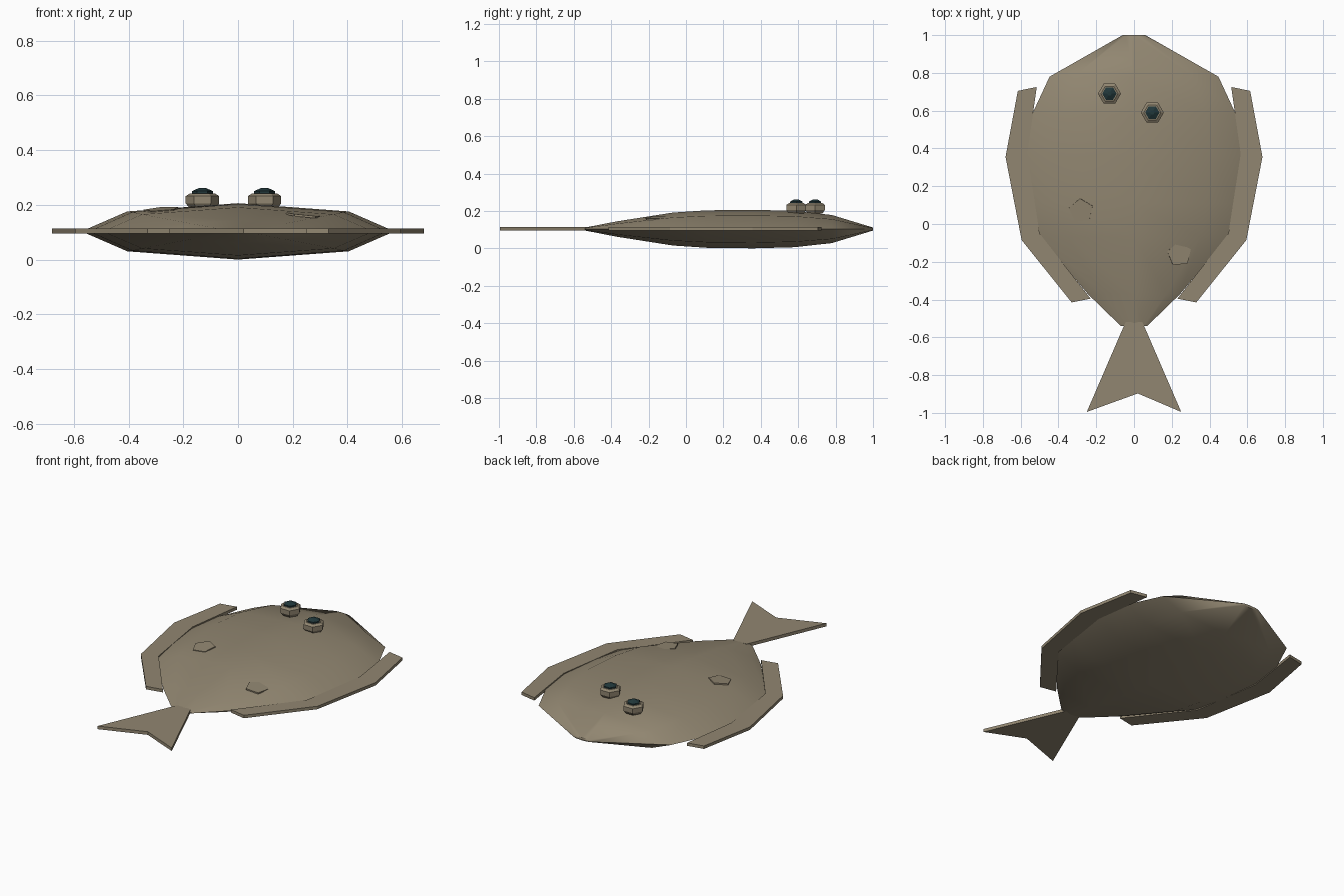
import bpy, bmesh, math
from mathutils import Vector

cube = bpy.data.objects.get("Cube")
if cube:
    bpy.data.objects.remove(cube, do_unlink=True)


def material(name, rgb):
    m = bpy.data.materials.new(name)
    m.use_nodes = True
    m.diffuse_color = (*rgb, 1)
    m.node_tree.nodes["Principled BSDF"].inputs["Base Color"].default_value = (*rgb, 1)
    return m


SKIN = material("sandy brown", (0.285, 0.24, 0.165))
PUPIL = material("dark teal", (0.015, 0.038, 0.042))
MID = 0.103


def loft(name, rings, mat, smooth=None):
    """Skin a list of equal-length point rings and cap both ends."""
    bm = bmesh.new()
    loops = [[bm.verts.new(p) for p in ring] for ring in rings]
    n = len(loops[0])
    for a, b in zip(loops, loops[1:]):
        for i in range(n):
            j = (i + 1) % n
            bm.faces.new((a[i], a[j], b[j], b[i]))
    bm.faces.new(loops[0])
    bm.faces.new(loops[-1])
    bmesh.ops.recalc_face_normals(bm, faces=bm.faces)
    mesh = bpy.data.meshes.new(name)
    bm.to_mesh(mesh)
    bm.free()
    mesh.materials.append(mat)
    obj = bpy.data.objects.new(name, mesh)
    bpy.context.collection.objects.link(obj)
    if smooth:
        bpy.ops.object.select_all(action="DESELECT")
        obj.select_set(True)
        bpy.context.view_layer.objects.active = obj
        bpy.ops.object.shade_smooth_by_angle(angle=math.radians(smooth))
    return obj


def plate(name, outline, z0, z1):
    return loft(name, [[(x, y, z) for x, y in outline] for z in (z0, z1)], SKIN)


def turned(name, x, y, profile, mat, sides=6):
    """Low-sided turned shape from (radius, height) pairs."""
    rings = [[(x + r * math.cos(math.tau * i / sides),
               y + r * math.sin(math.tau * i / sides), z) for i in range(sides)]
             for r, z in profile]
    return loft(name, rings, mat)


# Flat body: eight-sided sections as (y, half width, half height)
stations = [(-0.54, 0.07, 0.008), (-0.37, 0.245, 0.041), (-0.07, 0.495, 0.088),
            (0.11, 0.545, 0.1), (0.36, 0.572, 0.103), (0.58, 0.54, 0.097),
            (0.78, 0.447, 0.075), (1.0, 0.06, 0.008)]
rings = [[(w * math.cos(math.tau * i / 8), y, MID + h * math.sin(math.tau * i / 8))
          for i in range(8)] for y, w, h in stations]
loft("body", rings, SKIN, 60)

# Side fins: a bent strip on each side
fin = [(0.615, 0.705), (0.68, 0.355), (0.595, -0.085), (0.33, -0.415),
       (0.23, -0.395), (0.5, -0.05), (0.565, 0.37), (0.515, 0.725)]
for side, sign in (("left", 1), ("right", -1)):
    plate(side + "_fin", [(sign * x, y) for x, y in fin], 0.095, 0.113)

# Forked tail
plate("tail", [(-0.045, -0.52), (-0.25, -0.995), (0.02, -0.897),
               (0.25, -0.995), (0.045, -0.52)], 0.095, 0.114)

# Eyes: hexagonal mounds with domed pupils
for side, x, y in (("right", -0.13, 0.69), ("left", 0.097, 0.59)):
    turned(side + "_eye", x, y, [(0.045, 0.185), (0.061, 0.205),
                                 (0.061, 0.232), (0.045, 0.242)], SKIN)
    turned(side + "_pupil", x, y, [(0.038, 0.235), (0.038, 0.25), (0.012, 0.262)], PUPIL)

# Faint raised spots lying on the back
for name, x, y, z, slope in (("right_spot", -0.28, 0.07, 0.181, -0.1),
                             ("left_spot", 0.24, -0.16, 0.161, 0.08)):
    spot = turned(name, 0, 0, [(0.066, -0.004), (0.066, 0.004)], SKIN, 5)
    spot.location = Vector((x, y, z))
    spot.rotation_euler = (0.07, slope, 0.4)
